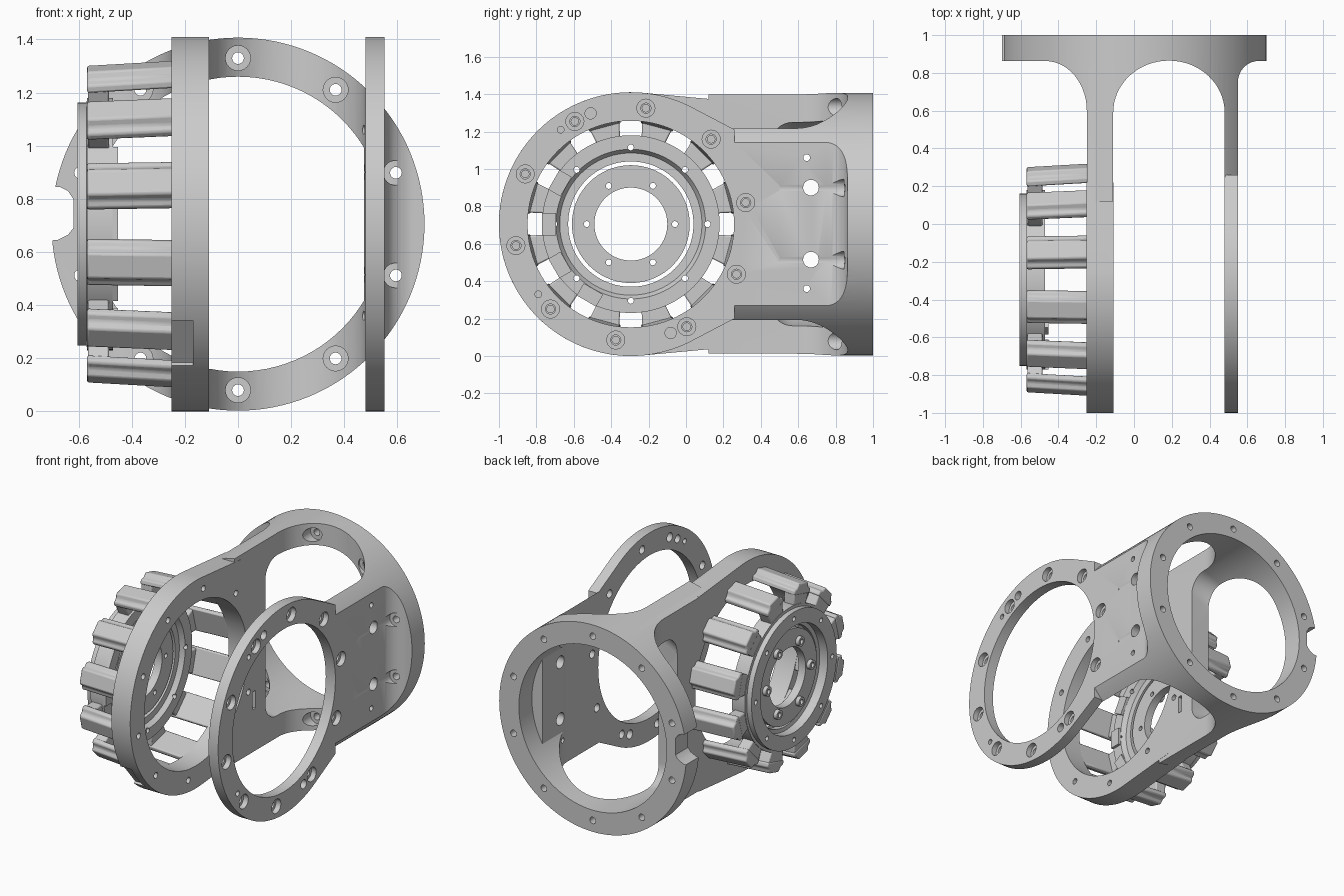
import bpy, bmesh
from math import sin, cos, pi, radians, acos, atan2, hypot

if "Cube" in bpy.data.objects:
    bpy.data.objects.remove(bpy.data.objects["Cube"])

CY, CZ = -0.295, 0.705      # bearing axis (along x); flange axis is x=0, z=CZ (along y)


def finish(name, bm):
    bmesh.ops.remove_doubles(bm, verts=bm.verts, dist=1e-5)
    bmesh.ops.recalc_face_normals(bm, faces=bm.faces)
    me = bpy.data.meshes.new(name)
    bm.to_mesh(me)
    bm.free()
    ob = bpy.data.objects.new(name, me)
    bpy.context.collection.objects.link(ob)
    return ob


def place(axis, a, t, b):
    if axis == 'x':
        return (t, a, b)
    if axis == 'y':
        return (a, t, b)
    return (a, b, t)


def lathe(name, prof, axis, centers, n=24):
    """Revolve closed (radius, position) profile about an axis, at each centre."""
    bm = bmesh.new()
    for ca, cb in centers:
        rings = [[bm.verts.new(place(axis, ca + r * cos(2 * pi * i / n), t, cb + r * sin(2 * pi * i / n)))
                  for i in range(n)] for r, t in prof]
        for k in range(len(prof)):
            j = (k + 1) % len(prof)
            if prof[k][0] == 0 and prof[j][0] == 0:
                continue
            for i in range(n):
                m = (i + 1) % n
                bm.faces.new((rings[k][i], rings[k][m], rings[j][m], rings[j][i]))
    return finish(name, bm)


def cyl(name, r, lo, hi, axis, centers, n=24):
    return lathe(name, [(0, lo), (r, lo), (r, hi), (0, hi)], axis, centers, n)


def prism(name, polys, axis, lo, hi):
    bm = bmesh.new()
    for pts in polys:
        a = [bm.verts.new(place(axis, p, lo, q)) for p, q in pts]
        b = [bm.verts.new(place(axis, p, hi, q)) for p, q in pts]
        bm.faces.new(a)
        bm.faces.new(b[::-1])
        for i in range(len(pts)):
            j = (i + 1) % len(pts)
            bm.faces.new((a[i], b[i], b[j], a[j]))
    return finish(name, bm)


def rect(a0, b0, a1, b1):
    return [(a0, b0), (a1, b0), (a1, b1), (a0, b1)]


def boolean(ob, tool, op='DIFFERENCE'):
    m = ob.modifiers.new('bool', 'BOOLEAN')
    m.operation, m.solver, m.object = op, 'EXACT', tool
    bpy.context.view_layer.objects.active = ob
    bpy.ops.object.modifier_apply(modifier=m.name)
    bpy.data.objects.remove(tool)


def arc(cx, cy, rx, ry, d0, d1, n=14):
    return [(cx + rx * cos(radians(d0 + (d1 - d0) * i / n)),
             cy + ry * sin(radians(d0 + (d1 - d0) * i / n))) for i in range(n + 1)]


def circle(count, r, start, a=CY, b=CZ):
    return [(a + r * cos(radians(start) + 2 * pi * i / count),
             b + r * sin(radians(start) + 2 * pi * i / count)) for i in range(count)]


def arm_outline(py, hz, R=0.705, n=96):
    """Disc with straight tangents running to the neck points (py, CZ +- hz)."""
    dx = py - CY
    a0 = atan2(hz, dx) + acos(R / hypot(dx, hz))
    pts = [(CY + R * cos(a0 + (2 * pi - 2 * a0) * i / n), CZ + R * sin(a0 + (2 * pi - 2 * a0) * i / n))
           for i in range(n + 1)]
    return pts + [(py, CZ - hz), (py, CZ + hz)]


def frame_yz(ang, r, w):
    """Point at radial distance r and tangential offset w about the bearing axis."""
    return (CY + r * cos(ang) - w * sin(ang), CZ + r * sin(ang) + w * cos(ang))


# fork body: plan silhouette extruded up, trimmed by the flange cylinder
plan = [(-0.75, 1), (-0.75, 0.863)]
plan += arc(-0.47, 0.60, 0.22, 0.263, 90, 0)
plan += [(-0.25, 0.12), (-0.11, 0.12)]
plan += arc(0.185, 0.59, 0.295, 0.275, 180, 0, 32)
plan += [(0.48, 0.12), (0.55, 0.12)]
plan += arc(0.66, 0.75, 0.11, 0.113, 180, 90)
plan += [(0.75, 0.863), (0.75, 1)]
body = prism('fork_body', [plan], 'z', -0.1, 1.5)
boolean(body, cyl('trim', 0.702, 0.0, 1.2, 'y', [(0, CZ)], 128), 'INTERSECT')

# bore through flange, and the deep pocket that opens the thick arm
boolean(body, cyl('bore', 0.555, 0.86, 1.1, 'y', [(0, CZ)], 96))
pocket = lathe('pocket', [(0, 0.45)] + arc(0.435, 0.57, 0.12, 0.12, -90, 0, 8) + [(0.555, 0.9), (0, 0.9)],
               'y', [(0, CZ)], 96)
boolean(pocket, prism('limit', [rect(-0.8, 0.3, 0.475, 1.0)], 'z', -0.2, 1.6), 'INTERSECT')
boolean(body, pocket)

# two bearing arms
boolean(body, prism('thick', [arm_outline(0.22, 0.660)], 'x', -0.251, -0.109), 'UNION')
boolean(body, prism('thin', [arm_outline(0.26, 0.505)], 'x', 0.479, 0.551), 'UNION')
boolean(body, cyl('rings', 0.552, -0.4, 0.7, 'x', [(CY, CZ)], 96))

# flange bolt holes with long spot faces that scoop the fillets
step = [(0, 0.5), (0.047, 0.5), (0.047, 0.845), (0.022, 0.845), (0.022, 1.1), (0, 1.1)]
boolean(body, lathe('flange_drill', step, 'y', circle(10, 0.625, 90, 0, CZ)))
# rim notch
boolean(body, prism('notch', [[(-0.8, 0.64), (-0.68, 0.645), (-0.64, 0.665), (-0.62, 0.69), (-0.62, 0.80),
                               (-0.64, 0.83), (-0.67, 0.845), (-0.8, 0.85)]], 'y', 0.7, 1.1))
# arm bolt holes
ring = circle(10, 0.625, 10.6)
boolean(body, lathe('thin_drill', [(0, 0.4), (0.027, 0.4), (0.027, 0.515), (0.048, 0.515), (0.048, 0.6), (0, 0.6)],
                    'x', ring))
boolean(body, cyl('thick_drill', 0.02, -0.2, -0.05, 'x', ring, 16))
boolean(body, cyl('dowels', 0.03, 0.4, 0.6, 'x', [(-0.51, 1.297), (-0.082, 0.123)]))
boolean(body, cyl('pins', 0.018, 0.4, 0.6, 'x', [(-0.67, 1.21), (-0.79, 0.33), (0.645, 1.06), (0.645, 0.36)], 16))
boolean(body, cyl('side_holes', 0.042, 0.4, 0.7, 'x', [(0.668, 0.9), (0.668, 0.515)]))
# slot in the thick arm web and a flat on its rim
boolean(body, prism('slot', [rect(0.315, 0.30, 0.345, 0.42)], 'x', -0.2, 0.0))
a = radians(220)
boolean(body, prism('flat', [[frame_yz(a, 0.68, -0.11), frame_yz(a, 0.8, -0.11), frame_yz(a, 0.8, 0.11),
                              frame_yz(a, 0.68, 0.11)]], 'x', -0.3, -0.17))

# basket ribs: tapered, stepped section, with inward end walls
bm = bmesh.new()
section = [(0.545, -0.088), (0.575, -0.088), (0.588, -0.062), (0.618, -0.048),
           (0.618, 0.048), (0.588, 0.062), (0.575, 0.088), (0.545, 0.088)]
wall = [(0.45, -0.062), (0.56, -0.085), (0.575, -0.07), (0.575, 0.07), (0.56, 0.085), (0.45, 0.062)]
for k in range(12):
    ang = radians(15 + 30 * k)
    for sec, x0, x1, taper in ((section, -0.568, -0.245, 0.012), (wall, -0.565, -0.485, 0)):
        ends = []
        for x, off in ((x0, -taper), (x1, taper * 0.6)):
            ends.append([bm.verts.new((x,) + frame_yz(ang, r + off, w)) for r, w in sec])
        bm.faces.new(ends[0])
        bm.faces.new(ends[1][::-1])
        for i in range(len(sec)):
            j = (i + 1) % len(sec)
            bm.faces.new((ends[0][i], ends[1][i], ends[1][j], ends[0][j]))
ribs = finish('basket_ribs', bm)
bev = ribs.modifiers.new('round', 'BEVEL')
bev.width, bev.segments, bev.limit_method = 0.008, 2, 'ANGLE'

# basket end plate with raised bearing lip
axis = [(CY, CZ)]
plate = lathe('end_plate', [(0.335, -0.54), (0.36, -0.545), (0.36, -0.605), (0.457, -0.605), (0.457, -0.57),
                            (0.475, -0.568), (0.475, -0.47), (0.40, -0.47), (0.38, -0.50), (0.335, -0.50)],
              'x', axis, 96)
boolean(plate, cyl('plate_drill', 0.016, -0.7, -0.4, 'x', circle(8, 0.41, 0), 16))

# inner hub disc with its six screws
hub = lathe('hub_disc', [(0.195, -0.555), (0.315, -0.555), (0.315, -0.50), (0.195, -0.50)], 'x', axis, 72)
screws = lathe('hub_screws', [(0.016, -0.58), (0.032, -0.58), (0.032, -0.553), (0.016, -0.553)],
               'x', circle(6, 0.236, 0), 16)
boolean(hub, cyl('hub_drill', 0.016, -0.7, -0.4, 'x', circle(6, 0.236, 0), 16))

# small pads behind the end plate
pads = prism('inner_pads', [[frame_yz(radians(d), r, w) for r, w in rect(0.40, -0.06, 0.475, 0.06)]
                            for d in (150, 180, 210, 240)], 'x', -0.472, -0.452)

for ob in (body, ribs, plate, hub, screws, pads):
    bpy.ops.object.select_all(action='DESELECT')
    ob.select_set(True)
    bpy.context.view_layer.objects.active = ob
    bpy.ops.object.shade_smooth_by_angle(angle=radians(28))
